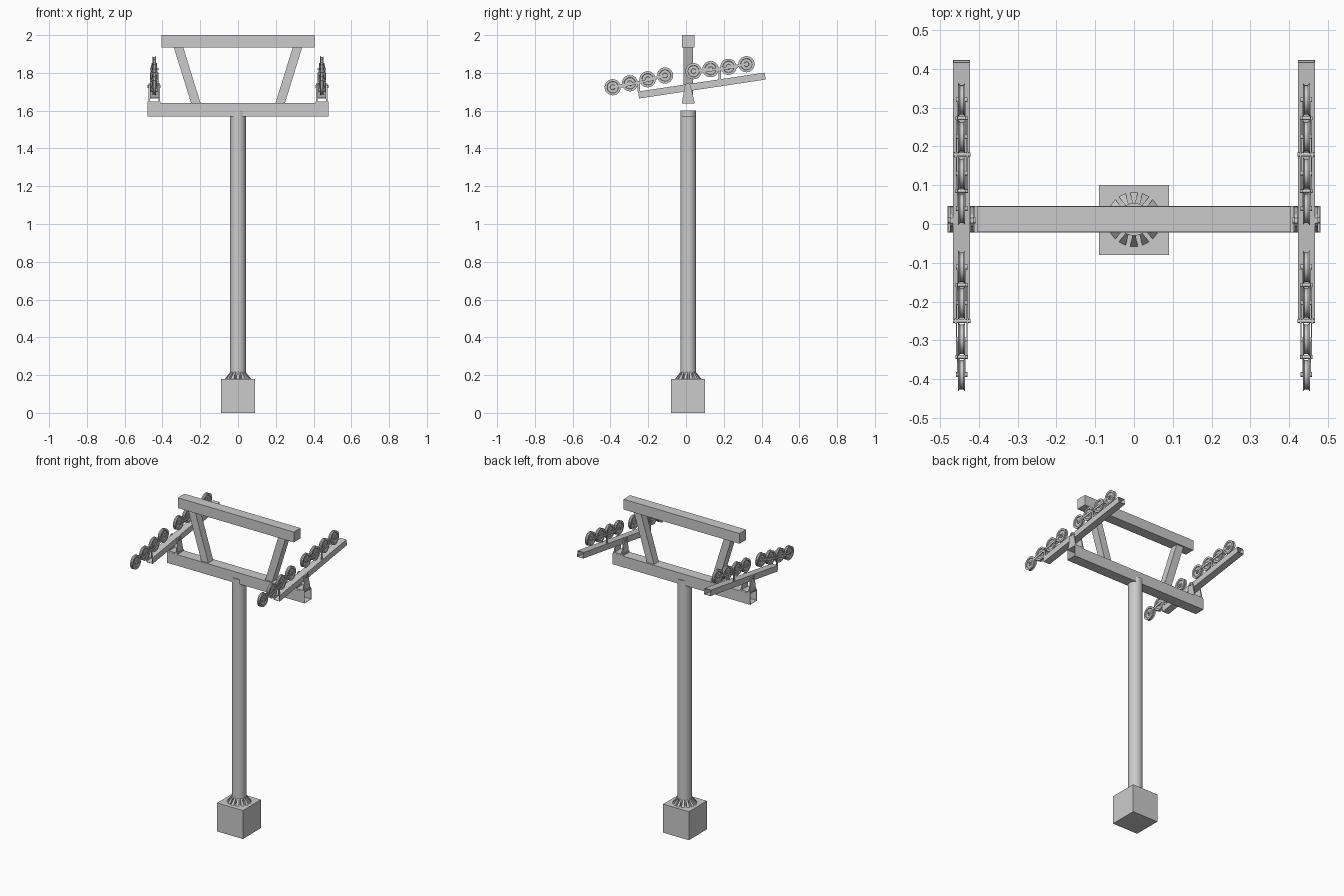
import bpy, bmesh
from math import sin, cos, pi, atan2
from mathutils import Vector, Matrix

if "Cube" in bpy.data.objects:
    bpy.data.objects.remove(bpy.data.objects["Cube"])

YC = 0.012      # depth centre of post and beams
SX = 0.444      # sideways position of the wheel lines


def finish(name, bm, smooth=False):
    bmesh.ops.recalc_face_normals(bm, faces=bm.faces)
    me = bpy.data.meshes.new(name)
    bm.to_mesh(me)
    bm.free()
    ob = bpy.data.objects.new(name, me)
    bpy.context.collection.objects.link(ob)
    if smooth:
        bpy.ops.object.select_all(action='DESELECT')
        ob.select_set(True)
        bpy.context.view_layer.objects.active = ob
        bpy.ops.object.shade_smooth_by_angle(angle=0.7)
    return ob


def add_box(bm, center, size, rot=Matrix.Identity(4)):
    m = Matrix.Translation(center) @ rot @ Matrix.Diagonal((*size, 1))
    return bmesh.ops.create_cube(bm, size=1, matrix=m)['verts']


def box(name, center, size):
    bm = bmesh.new()
    add_box(bm, center, size)
    return finish(name, bm)


def bar(bm, a, b, w, h):
    """Box running from a to b in a plane of constant x."""
    a, b = Vector(a), Vector(b)
    d = b - a
    add_box(bm, (a + b) / 2, (w, d.length, h), Matrix.Rotation(atan2(d.z, d.y), 4, 'X'))


def tube(name, center, size, axis, rot=Matrix.Identity(4)):
    """Thin-walled square tube with open ends."""
    bm = bmesh.new()
    add_box(bm, (0, 0, 0), size)
    bm.normal_update()
    ends = [f for f in bm.faces if abs(f.normal[axis]) > 0.9]
    bmesh.ops.delete(bm, geom=ends, context='FACES_ONLY')
    bmesh.ops.transform(bm, matrix=Matrix.Translation(center) @ rot, verts=bm.verts)
    ob = finish(name, bm)
    mod = ob.modifiers.new("wall", 'SOLIDIFY')
    mod.thickness = 0.003
    mod.offset = -1
    return ob


def prism(bm, pts, x0, x1):
    """Extrude a (y, z) outline from x0 to x1."""
    f = bm.faces.new([bm.verts.new((x0, y, z)) for y, z in pts])
    g = bmesh.ops.extrude_face_region(bm, geom=[f])['geom']
    bmesh.ops.translate(bm, vec=(x1 - x0, 0, 0),
                        verts=[v for v in g if isinstance(v, bmesh.types.BMVert)])


def add_pin(bm, c, r, length, seg=12):
    m = Matrix.Translation(c) @ Matrix.Rotation(pi / 2, 4, 'Y')
    bmesh.ops.create_cone(bm, cap_ends=True, segments=seg, radius1=r, radius2=r,
                          depth=length, matrix=m)


def add_wheel(bm, c):
    """Grooved wheel: (half width, radius) profile spun around x."""
    prof = [(-.008, 0), (-.008, .012), (-.004, .014), (-.004, .029), (-.009, .031), (-.009, .043),
            (-.004, .038), (.004, .038), (.009, .043), (.009, .031), (.004, .029), (.004, .014),
            (.008, .012), (.008, 0)]
    vs = [bm.verts.new((c[0] + x, c[1], c[2] + r)) for x, r in prof]
    es = [bm.edges.new(p) for p in zip(vs, vs[1:])]
    new = bmesh.ops.spin(bm, geom=vs + es, cent=c, axis=(1, 0, 0), angle=2 * pi, steps=24)
    bmesh.ops.remove_doubles(bm, verts=bm.verts, dist=1e-5)


# Foundation block and post
box("foundation_block", (0, 0.01, 0.09), (0.18, 0.18, 0.18))
bm = bmesh.new()
bmesh.ops.create_cone(bm, cap_ends=True, segments=32, radius1=0.042, radius2=0.042, depth=1.42,
                      matrix=Matrix.Translation((0, YC, 0.89)))
finish("post", bm, True)

# Ring of wedge gussets at the post foot
bm = bmesh.new()
for i in range(14):
    m = Matrix.Translation((0, YC, 0)) @ Matrix.Rotation(2 * pi * i / 14, 4, 'Z')
    a, b, c = [[bm.verts.new(m @ Vector((s * w, r, z))) for s in (-1, 1)]
               for w, r, z in ((.004, .040, .178), (.010, .071, .178), (.004, .040, .218))]
    for f in ((a[0], b[0], c[0]), (a[1], c[1], b[1]), (a[0], a[1], b[1], b[0]),
              (b[0], b[1], c[1], c[0]), (c[0], c[1], a[1], a[0])):
        bm.faces.new(f)
finish("foot_gussets", bm)

# Cross beam (open tube), upper beam and slanted struts
tube("cross_beam", (0, YC, 1.605), (0.96, 0.068, 0.07), 0)
box("upper_beam", (0, YC, 1.9675), (0.81, 0.066, 0.065))
for side, s in (("left", -1), ("right", 1)):
    bm = bmesh.new()
    for v in add_box(bm, (0, YC, 1.7875), (0.05, 0.048, 0.297)):
        v.co.x += s * (0.315 if v.co.z > 1.8 else 0.223)
    finish(side + "_strut", bm)

# Wheel line on each side
tilt = atan2(0.1, 0.67)
GROUPS = {"front": ((-.388, 1.724), (-.297, 1.745), (-.203, 1.766), (-.111, 1.786)),
          "back": ((.040, 1.809), (.130, 1.820), (.225, 1.832), (.320, 1.846))}
for side, s in (("left", -1), ("right", 1)):
    x = s * SX
    # Tilted carrier tube
    tube(side + "_carrier", (x, 0.084, 1.733), (0.044, 0.678, 0.037), 1,
         Matrix.Rotation(tilt, 4, 'X'))
    # Tapered bracket plates with pivot pin
    bm = bmesh.new()
    outline = [(YC - .034, 1.64), (YC + .034, 1.64), (YC + .012, 1.735), (YC + .004, 1.743),
               (YC - .010, 1.743), (YC - .018, 1.735)]
    for k in (-1, 1):
        prism(bm, outline, x + k * 0.023, x + k * 0.030)
    add_pin(bm, (x, YC - .003, 1.727), 0.008, 0.07)
    add_box(bm, (x, YC, 1.644), (0.068, 0.066, 0.008))
    finish(side + "_bracket", bm)

    for gname, ws in GROUPS.items():
        # Four grooved wheels
        bm = bmesh.new()
        for y, z in ws:
            w = bmesh.new()
            add_wheel(w, Vector((x, y, z)))
            tmp = bpy.data.meshes.new("tmp")
            w.to_mesh(tmp)
            w.free()
            bm.from_mesh(tmp)
            bpy.data.meshes.remove(tmp)
        finish(f"{side}_{gname}_wheels", bm, True)
        # Pair links, rocker plates, pins and mount
        bm = bmesh.new()
        mids = []
        for p, q in (ws[:2], ws[2:]):
            mids.append(((p[0] + q[0]) / 2, (p[1] + q[1]) / 2 - 0.006))
            for k in (-1, 1):
                bar(bm, (x + k * .0105, *p), (x + k * .0105, *q), 0.002, 0.012)
            for y, z in (p, q):
                add_pin(bm, (x, y, z), 0.006, 0.030)
            add_pin(bm, (x, *mids[-1]), 0.005, 0.032)
        for k in (-1, 1):
            bar(bm, (x + k * .0135, *mids[0]), (x + k * .0135, *mids[1]), 0.003, 0.014)
        cy, cz = [(a + b) / 2 for a, b in zip(*mids)]
        top = 1.733 + (cy - 0.084) * 0.149 + 0.017
        for k in (-1, 1):
            add_box(bm, (x + k * .0165, cy, (cz + .008 + top) / 2), (.003, .014, cz + .008 - top))
        add_pin(bm, (x, cy, cz), 0.005, 0.046)
        finish(f"{side}_{gname}_rocker", bm)
